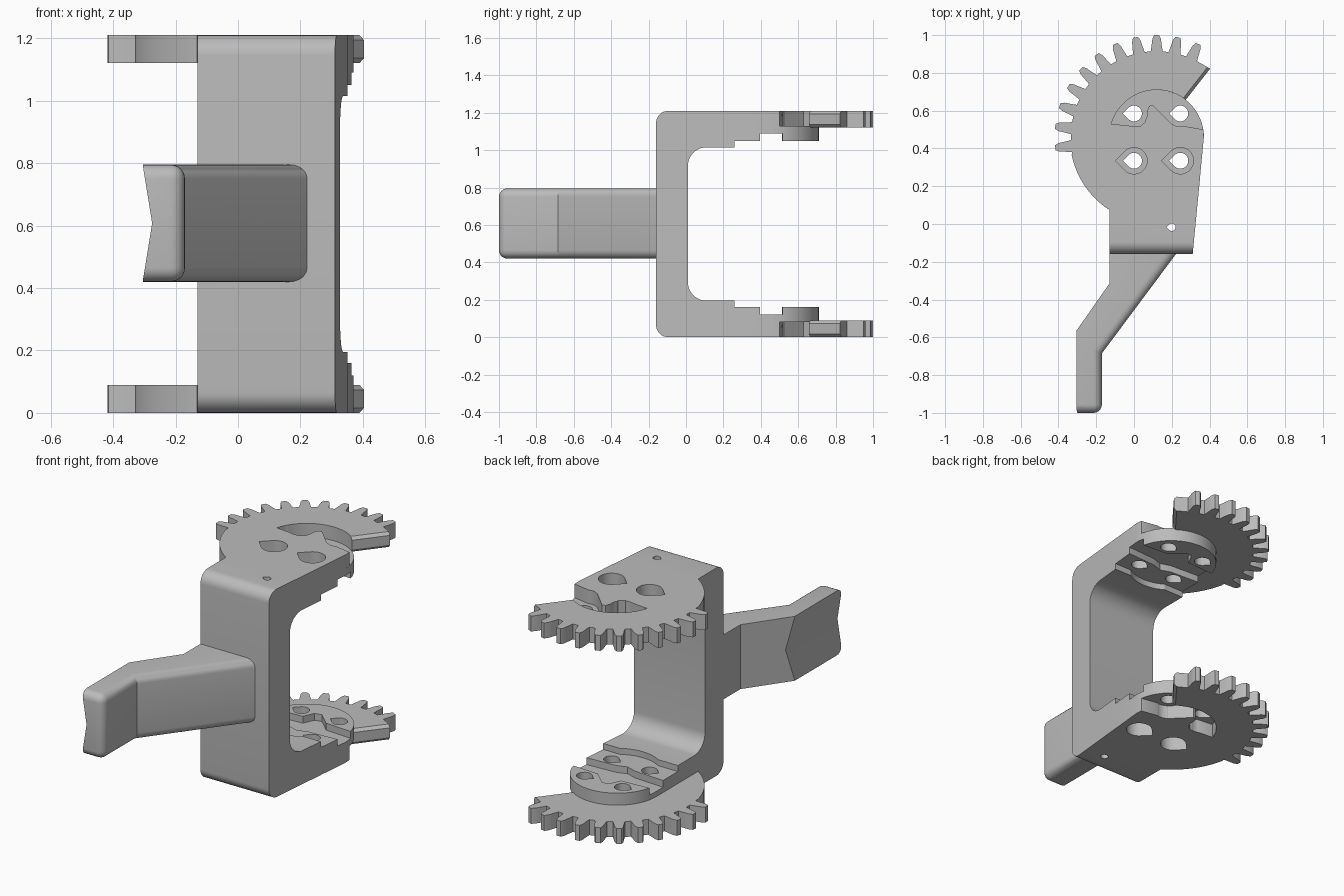
import bpy, bmesh
from math import cos, sin, radians, pi

cube = bpy.data.objects.get("Cube")
if cube:
    bpy.data.objects.remove(cube)

MID = 0.605                 # mirror height
CX, CY = 0.12, 0.46         # gear centre

grey = bpy.data.materials.new("plain grey")
grey.use_nodes = True
COLOR = (0.50, 0.50, 0.50, 1)
grey.diffuse_color = COLOR
grey.node_tree.nodes["Principled BSDF"].inputs["Base Color"].default_value = COLOR


def polar(r, deg, cx=CX, cy=CY):
    return (cx + r * cos(radians(deg)), cy + r * sin(radians(deg)))


def arc(r, a, b, n, cx=CX, cy=CY):
    return [polar(r, a + (b - a) * i / n, cx, cy) for i in range(n + 1)]


def prism(name, outline, lo, hi, axis="z", pick=None, width=0.0, segments=1):
    """Extrude an outline along an axis, optionally bevelling the picked edges."""
    bm = bmesh.new()
    place = {"z": lambda p, h: (p[0], p[1], h),
             "x": lambda p, h: (h, p[0], p[1]),
             "y": lambda p, h: (p[0], h, p[1])}[axis]
    low = [bm.verts.new(place(p, lo)) for p in outline]
    high = [bm.verts.new(place(p, hi)) for p in outline]
    bm.faces.new(low)
    bm.faces.new(high)
    for i in range(len(low)):
        j = (i + 1) % len(low)
        bm.faces.new((low[i], low[j], high[j], high[i]))
    bmesh.ops.recalc_face_normals(bm, faces=bm.faces)
    if pick:
        edges = [e for e in bm.edges if pick(e.verts[0].co, e.verts[1].co)]
        bmesh.ops.bevel(bm, geom=edges, offset=width, segments=segments,
                        profile=0.5, affect="EDGES", clamp_overlap=True)
    mesh = bpy.data.meshes.new(name)
    bm.to_mesh(mesh)
    bm.free()
    ob = bpy.data.objects.new(name, mesh)
    bpy.context.collection.objects.link(ob)
    mesh.materials.append(grey)
    return ob


def apply(ob, mod):
    bpy.ops.object.select_all(action="DESELECT")
    bpy.context.view_layer.objects.active = ob
    ob.select_set(True)
    bpy.ops.object.modifier_apply(modifier=mod.name)


def combine(ob, tool, operation):
    mod = ob.modifiers.new("boolean", "BOOLEAN")
    mod.operation = operation
    mod.solver = "EXACT"
    mod.object = tool
    apply(ob, mod)
    bpy.data.objects.remove(tool)


def smooth(ob):
    bpy.ops.object.select_all(action="DESELECT")
    bpy.context.view_layer.objects.active = ob
    ob.select_set(True)
    bpy.ops.object.shade_smooth_by_angle(angle=radians(28))


def teardrop(x, y, r):
    return arc(r, -135, 135, 24, x, y) + [(x - r * 1.41, y)]


# Bracket: rounded half of the C section, trimmed to the tapered plan
section = ([(-0.16, 0.5)] + arc(0.065, 180, 90, 8, -0.095, 1.145)
           + [(0.26, 1.21), (0.26, 1.015)]
           + arc(0.1, 90, 180, 10, 0.11, 0.915) + [(0.01, 0.5)])
bracket = prism("bracket", section, -0.3, 0.5, "x")
combine(bracket, prism("plan", [(-0.13, -0.3), (0.297, -0.3), (0.355, 0.3), (-0.13, 0.3)],
                       0.3, 1.4), "INTERSECT")
combine(bracket, prism("clearance", arc(0.235, 0, 354, 59), 0.9, 1.08), "DIFFERENCE")

# Hub: round-ended plate on the inner side
hub = [(-0.13, 0.05), (0.33, 0.05)] + arc(0.25, 0, 180, 40)
combine(bracket, prism("hub", hub, 1.05, 1.13), "UNION")

# Gear sector with the pocket edge that opens onto the hub
gear = [polar(0.46, 52)]
for k in range(11):
    a = 66 + 12 * k
    gear += [polar(r, a + d) for r, d in
             ((0.455, -4), (0.485, -3.2), (0.52, -2.5), (0.54, -1.4),
              (0.54, 1.4), (0.52, 2.5), (0.485, 3.2), (0.455, 4))]
gear += arc(0.46, 192, 237, 14)
gear += [(-0.13, 0.05), (0.33, 0.05), (0.37, 0.46), (0.367, 0.5), (0.2, 0.53),
         (0.12, 0.61), (0.1, 0.63), (0.08, 0.625), (0.07, 0.6), (0.06, 0.54),
         (0.03, 0.515), (-0.122, 0.53)]
gear += arc(0.25, 162, 52, 30)


def on_end(a, b):
    off = [abs((v.x - CX) * sin(radians(52)) - (v.y - CY) * cos(radians(52))) for v in (a, b)]
    return max(off) < 0.001 and abs(a.z - b.z) < 0.001


combine(bracket, prism("gear", gear, 1.12, 1.21, "z", on_end, 0.025), "UNION")

# Screw holes with wide recesses on the outer side
for x in (0.0, 0.245):
    for y in (0.335, 0.585):
        combine(bracket, prism("hole", teardrop(x, y, 0.042), 0.9, 1.4), "DIFFERENCE")
        combine(bracket, prism("recess", teardrop(x, y, 0.07), 1.13, 1.4), "DIFFERENCE")

# Tapered slot across the hub
slot = [(-0.2, 0.4), (0.06, 0.385), (0.12, 0.365), (0.18, 0.385), (0.45, 0.4),
        (0.45, 0.51), (0.2, 0.525), (0.12, 0.6), (0.08, 0.59), (0.05, 0.525), (-0.2, 0.51)]
combine(bracket, prism("slot", slot, 0.9, 1.09), "DIFFERENCE")

# Pin hole down the spine
combine(bracket, prism("pin_hole", teardrop(0.2, -0.017, 0.02), 0.3, 1.4), "DIFFERENCE")

# Mirror the upper half downwards
for v in bracket.data.vertices:
    v.co.z -= MID
bracket.location.z = MID
mirror = bracket.modifiers.new("mirror", "MIRROR")
mirror.use_axis = (False, False, True)
mirror.use_bisect_axis = (False, False, True)
apply(bracket, mirror)
smooth(bracket)

# Handle: bent bar, rounded on the outer side and the tip
bar = [(-0.13, -0.12), (-0.13, -0.315), (-0.305, -0.565), (-0.305, -1.0),
       (-0.17, -1.0), (-0.17, -0.685), (0.225, -0.155), (0.225, -0.12)]


def right_or_tip(a, b):
    def right(v):
        return v.x > -0.18 and not (v.x < -0.12 and v.y > -0.4)
    tip = a.y < -0.99 and b.y < -0.99
    if abs(a.z - b.z) > 0.01:
        return tip and a.x > -0.2
    return tip or (right(a) and right(b) and min(a.y, b.y) < -0.15)


handle = prism("handle", bar, 0.42, 0.795, "z", right_or_tip, 0.045, 6)
groove = [(-0.275, 0.6075), (-0.315, 0.36), (-0.4, 0.36), (-0.4, 0.855), (-0.315, 0.855)]
combine(handle, prism("groove", groove, -1.1, -0.45, "y"), "DIFFERENCE")
smooth(handle)
